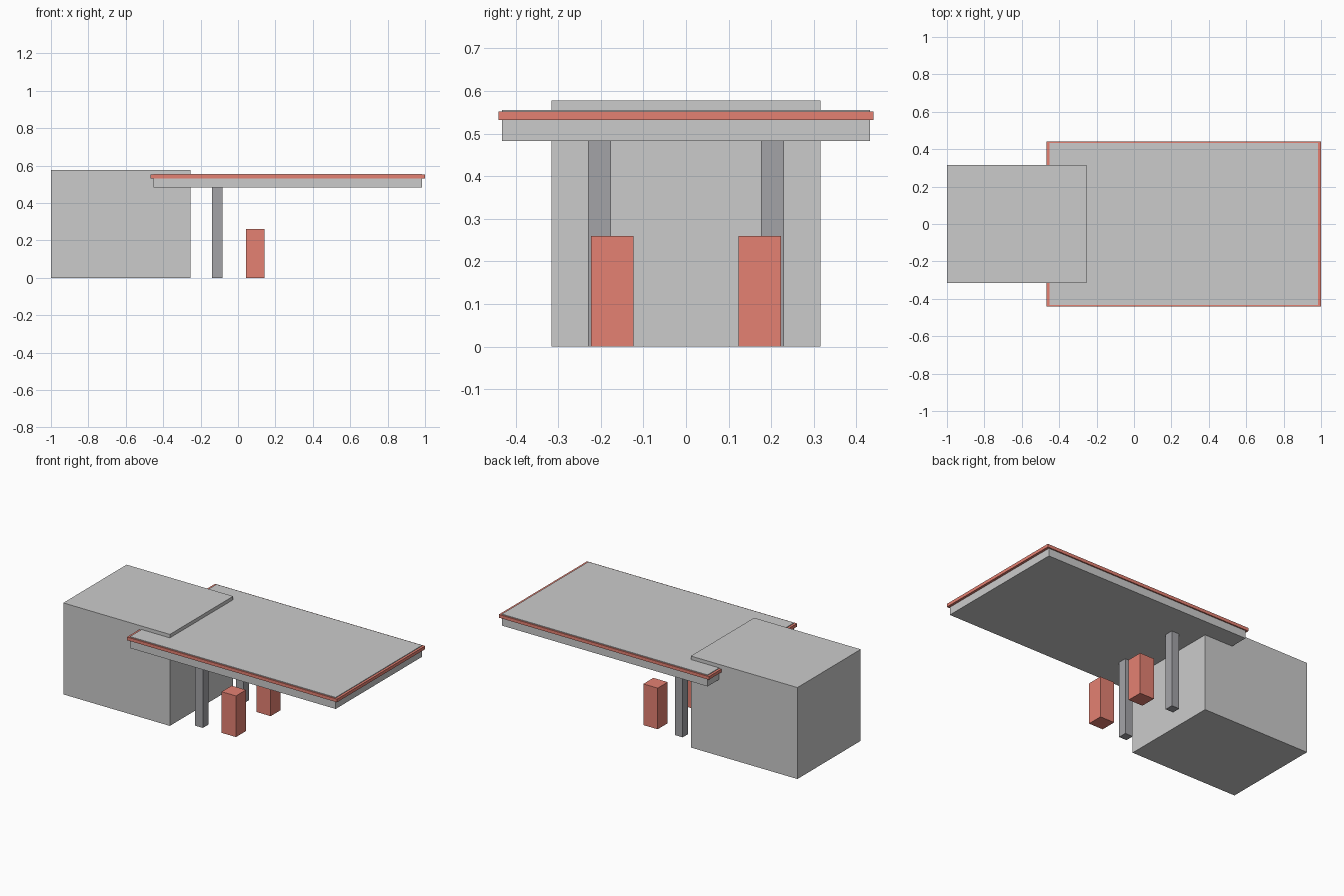
import bpy

if "Cube" in bpy.data.objects:
    bpy.data.objects.remove(bpy.data.objects["Cube"])


def material(name, color):
    mat = bpy.data.materials.new(name)
    mat.diffuse_color = color
    mat.use_nodes = True
    mat.node_tree.nodes["Principled BSDF"].inputs["Base Color"].default_value = mat.diffuse_color
    return mat


def box(name, x, y, z, mat=None):
    """Box spanning the given (min, max) ranges."""
    spans = (x, y, z)
    bpy.ops.mesh.primitive_cube_add(size=1, location=[(a + b) / 2 for a, b in spans])
    obj = bpy.context.object
    obj.name = name
    obj.scale = [b - a for a, b in spans]
    bpy.ops.object.transform_apply(location=False, rotation=False, scale=True)
    if mat:
        obj.data.materials.append(mat)
    return obj


red = material("red", (0.78, 0.22, 0.17, 1))
dark = material("dark_grey", (0.37, 0.37, 0.39, 1))

# Shop building
box("shop_building", (-1.0, -0.255), (-0.316, 0.316), (0, 0.578))

# Canopy roof with red trim band
box("canopy", (-0.453, 0.985), (-0.432, 0.432), (0.483, 0.556))
box("canopy_trim", (-0.468, 1.0), (-0.44, 0.44), (0.532, 0.552), red)

# Support columns and fuel pumps on both sides
for side, s in (("front", -1), ("back", 1)):
    col_y = sorted((s * 0.176, s * 0.23))
    pump_y = sorted((s * 0.123, s * 0.223))
    box(side + "_column", (-0.138, -0.084), col_y, (0, 0.485), dark)
    box(side + "_pump", (0.042, 0.142), pump_y, (0, 0.26), red)
